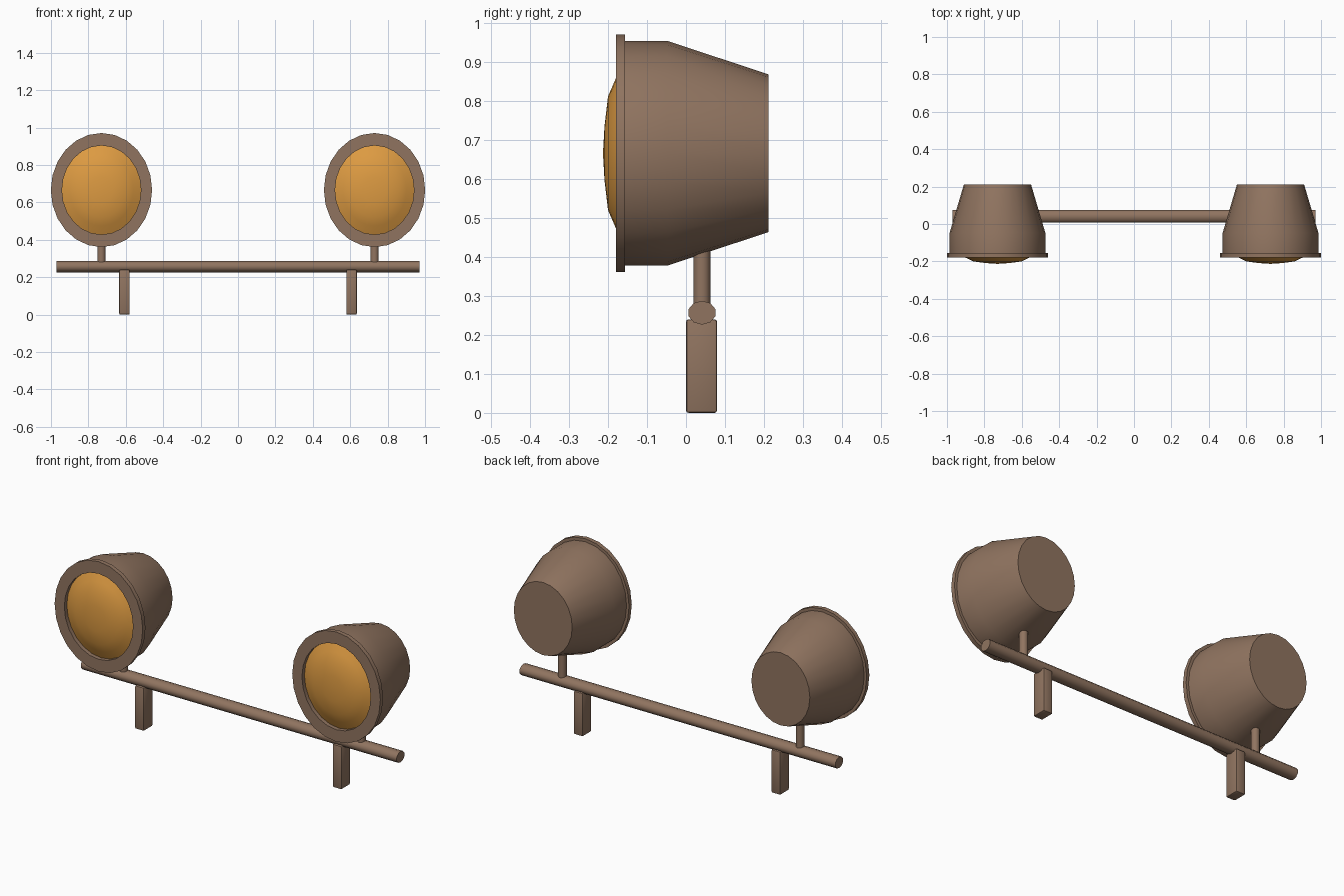
import bpy, bmesh, math
from mathutils import Matrix, Vector

if "Cube" in bpy.data.objects:
    bpy.data.objects.remove(bpy.data.objects["Cube"])


def material(name, rgb):
    m = bpy.data.materials.new(name)
    m.diffuse_color = (*rgb, 1)
    m.use_nodes = True
    m.node_tree.nodes["Principled BSDF"].inputs["Base Color"].default_value = m.diffuse_color
    return m


BROWN = material("brown metal", (0.28, 0.175, 0.117))
AMBER = material("amber glass", (0.72, 0.325, 0.054))

SEGMENTS = 24
LAMP_X, LAMP_Z, SQUASH = 0.73, 0.666, 0.888   # lamps are taller than wide
BAR_Y, BAR_Z = 0.041, 0.257


def finish(bm, name, mat, angle=35):
    bmesh.ops.recalc_face_normals(bm, faces=bm.faces)
    mesh = bpy.data.meshes.new(name)
    bm.to_mesh(mesh)
    bm.free()
    mesh.materials.append(mat)
    ob = bpy.data.objects.new(name, mesh)
    bpy.context.collection.objects.link(ob)
    bpy.ops.object.select_all(action='DESELECT')
    ob.select_set(True)
    bpy.context.view_layer.objects.active = ob
    bpy.ops.object.shade_smooth_by_angle(angle=math.radians(angle))
    return ob


def lathe(name, profile, x, mat, closed=False, cap=False):
    """Oval rings along y from (y, vertical radius) points."""
    bm = bmesh.new()
    rings = []
    for y, r in profile:
        if r == 0:
            rings.append([bm.verts.new((x, y, LAMP_Z))] * SEGMENTS)
            continue
        ring = []
        for i in range(SEGMENTS):
            a = 2 * math.pi * i / SEGMENTS
            ring.append(bm.verts.new((x + r * SQUASH * math.sin(a), y,
                                      LAMP_Z + r * math.cos(a))))
        rings.append(ring)
    pairs = list(zip(rings, rings[1:]))
    if closed:
        pairs.append((rings[-1], rings[0]))
    for a, b in pairs:
        for i in range(SEGMENTS):
            j = (i + 1) % SEGMENTS
            bm.faces.new(dict.fromkeys((a[i], a[j], b[j], b[i])))
    if cap:
        bm.faces.new(rings[-1])
    return finish(bm, name, mat, 30)


def rod(name, centre, radius, length, sides, mat, rotation=Matrix()):
    bm = bmesh.new()
    bmesh.ops.create_cone(bm, cap_ends=True, segments=sides, radius1=radius,
                          radius2=radius, depth=length,
                          matrix=Matrix.Translation(centre) @ rotation)
    return finish(bm, name, mat, 50)


def leg(name, x):
    bm = bmesh.new()
    bmesh.ops.create_cube(bm, size=1)
    for v in bm.verts:
        v.co = Vector((v.co.x * 0.056 + x, v.co.y * 0.08 + 0.04,
                       v.co.z * 0.24 + 0.12))
    bmesh.ops.bevel(bm, geom=bm.edges[:], offset=0.007, segments=2,
                    profile=0.5, affect='EDGES')
    return finish(bm, name, BROWN, 40)


for side, s in (("left", -1), ("right", 1)):
    x = s * LAMP_X
    # tapered housing, flat ring around the lens, shallow domed lens
    lathe(side + "_lamp_housing",
          [(-0.158, 0.288), (-0.047, 0.288), (0.212, 0.202)],
          x, BROWN, cap=True)
    lathe(side + "_lamp_rim",
          [(-0.180, 0.305), (-0.156, 0.305), (-0.156, 0.238), (-0.180, 0.238)],
          x, BROWN, closed=True)
    lathe(side + "_lens",
          [(-0.157, 0.239), (-0.180, 0.192), (-0.200, 0.146),
           (-0.209, 0.07), (-0.213, 0)],
          x, AMBER)
    # stem holding the lamp and bracket leg under the bar
    rod(side + "_stem", (x, BAR_Y, 0.345), 0.022, 0.17, 12, BROWN)
    leg(side + "_leg", s * 0.607)

# long crossbar, flattened slightly in height
bar_turn = Matrix.Diagonal((1, 1, 0.85, 1)) @ Matrix.Rotation(math.pi / 2, 4, 'Y') \
    @ Matrix.Rotation(math.pi / 2, 4, 'Z')
rod("crossbar", (0, BAR_Y, BAR_Z), 0.036, 1.94, 10, BROWN, bar_turn)
